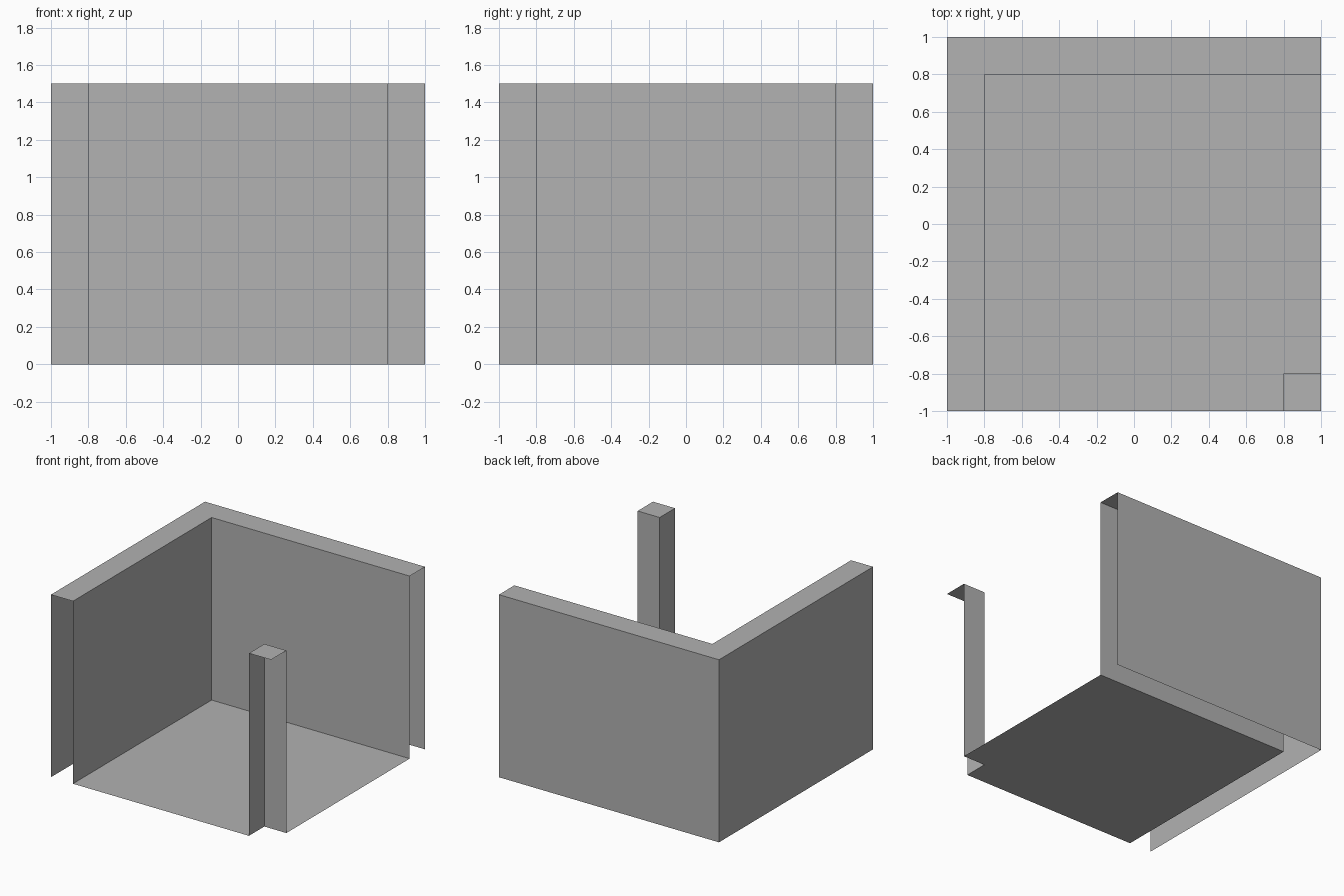
import bpy
import bmesh

cube = bpy.data.objects.get("Cube")
if cube:
    bpy.data.objects.remove(cube, do_unlink=True)

HEIGHT = 1.5
OUT, INN = 1.0, 0.8

grey = bpy.data.materials.new("plain_grey")
grey.use_nodes = True
colour = (0.445, 0.445, 0.445, 1)
grey.diffuse_color = colour
grey.node_tree.nodes["Principled BSDF"].inputs["Base Color"].default_value = colour


def add_object(name, bm):
    mesh = bpy.data.meshes.new(name)
    bm.to_mesh(mesh)
    bm.free()
    mesh.materials.append(grey)
    obj = bpy.data.objects.new(name, mesh)
    bpy.context.collection.objects.link(obj)
    return obj


def slab(name, outline, z):
    """Flat single-sided sheet from a counter-clockwise outline."""
    bm = bmesh.new()
    bm.faces.new([bm.verts.new((x, y, z)) for x, y in outline])
    return add_object(name, bm)


def wall(name, path):
    """Upright sheet along a path, facing to the right of its direction."""
    bm = bmesh.new()
    low = [bm.verts.new((x, y, 0)) for x, y in path]
    high = [bm.verts.new((x, y, HEIGHT)) for x, y in path]
    for i in range(len(path) - 1):
        bm.faces.new((low[i], low[i + 1], high[i + 1], high[i]))
    return add_object(name, bm)


# Paths shared by the wall sheets and the caps that join them
inner = [(-INN, -OUT), (-INN, INN), (OUT, INN)]
outer = [(OUT, OUT), (-OUT, OUT), (-OUT, -OUT)]
post = [(OUT, -INN), (INN, -INN), (INN, -OUT)]

# L-shaped wall, open at its ends and underneath
wall("inner_wall", inner)
wall("outer_wall", outer)
slab("wall_top", inner + outer, HEIGHT)

# Corner post, open on its two outer sides
wall("corner_post", post)
slab("post_top", post + [(OUT, -OUT)], HEIGHT)

# Floor, notched around the post
slab("floor", inner[::-1] + post[::-1], 0)
